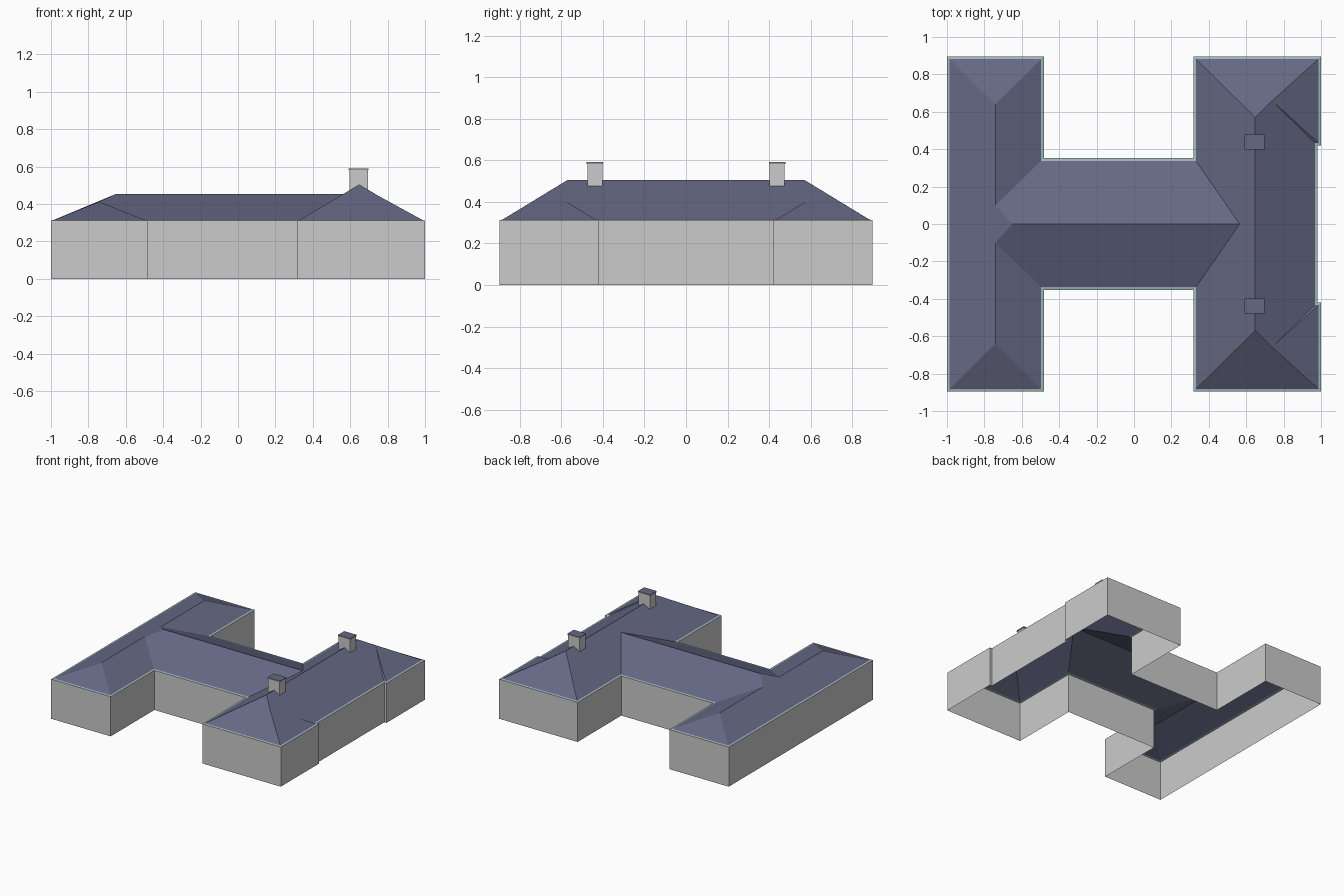
import bpy
from mathutils import Vector

if "Cube" in bpy.data.objects:
    bpy.data.objects.remove(bpy.data.objects["Cube"])

WALL_H, EAVE = 0.312, 0.315      # wall top, roof edge height
Z1, ZC, Z2 = 0.413, 0.455, 0.505  # left, centre and right ridge heights


def colour(name, rgb):
    m = bpy.data.materials.new(name)
    m.diffuse_color = (*rgb, 1)
    m.use_nodes = True
    m.node_tree.nodes["Principled BSDF"].inputs["Base Color"].default_value = m.diffuse_color
    return m


slate = colour("slate", (0.13, 0.14, 0.23))
gutter_mat = colour("gutter", (0.36, 0.50, 0.52))
cap_mat = colour("cap_stone", (0.32, 0.29, 0.28))


def half_sheet(name, polys, mat=None, upward=True):
    """Sheet object from polygons on the +y half, mirrored across y."""
    verts, faces = [], []
    for poly in polys:
        pts = [Vector(p) for p in poly]
        area = sum(((a - pts[0]).cross(b - pts[0]) for a, b in zip(pts[1:], pts[2:])), Vector())
        if upward and area.z < 0:
            pts.reverse()
        ids = []
        for p in pts:
            if p not in verts:
                verts.append(p)
            ids.append(verts.index(p))
        faces.append(ids)
    me = bpy.data.meshes.new(name)
    me.from_pydata(verts, [], faces)
    if mat:
        me.materials.append(mat)
    ob = bpy.data.objects.new(name, me)
    bpy.context.collection.objects.link(ob)
    mod = ob.modifiers.new("mirror_y", 'MIRROR')
    mod.use_axis = (False, True, False)
    return ob


def inset(path, d):
    """Offset an axis-aligned open path to its left, keeping the ends on y = 0."""
    out = []
    for i, p in enumerate(path):
        off = [0, 0]
        for a, b in zip(path[max(i - 1, 0):i + 1], path[max(i, 1):i + 2]):
            dx, dy = b[0] - a[0], b[1] - a[1]
            if abs(dx) > abs(dy):
                off[1] = d if dx > 0 else -d
            else:
                off[0] = -d if dy > 0 else d
        out.append((p[0] + off[0], p[1] + off[1] * (p[1] > 0)))
    return out


# Half of the H-shaped footprint, running from the right side to the left
outline = [(0.981, 0), (0.981, 0.42), (1, 0.42), (1, 0.896), (0.317, 0.896),
           (0.317, 0.352), (-0.482, 0.352), (-0.482, 0.896), (-1, 0.896), (-1, 0)]
inner = inset(outline, 0.014)
walls = list(zip(outline, outline[1:]))

half_sheet("outer_walls", [[(*a, 0), (*b, 0), (*b, WALL_H), (*a, WALL_H)]
                           for a, b in walls], upward=False)
half_sheet("gutter", [[(*a, WALL_H), (*b, WALL_H), (*d, EAVE), (*c, EAVE)]
                      for (a, b), (c, d) in zip(walls, zip(inner, inner[1:]))], gutter_mat)

# Roof edge corners and ridge points
r0, r1, r2, r3, r4, r5, l5, l4, l3, l0 = [(x, y, EAVE) for x, y in inner]
left_hip, left_valley = (-0.741, 0.64, Z1), (-0.741, 0.1, Z1)
centre_a, centre_b = (-0.65, 0, ZC), (0.565, 0, ZC)
right_hip, right_mid = (0.648, 0.57, Z2), (0.648, 0, Z2)
bay_top = (0.738, 0.658, 0.451)

half_sheet("left_wing_roof", [
    [l3, l0, centre_a, left_valley, left_hip],
    [l4, l3, left_hip],
    [l5, l4, left_hip, left_valley]], slate)
half_sheet("centre_roof", [[r5, l5, left_valley, centre_a, centre_b]], slate)
half_sheet("right_wing_roof", [
    [r4, right_hip, right_mid, centre_b, r5],
    [r3, r4, right_hip, bay_top],
    [r0, r1, bay_top, right_hip, right_mid],
    [r2, r3, bay_top],
    [r1, r2, bay_top]], slate)


def box(name, centre, size):
    bpy.ops.mesh.primitive_cube_add(size=1, location=centre)
    ob = bpy.context.object
    ob.name = name
    ob.scale = size
    return ob


# Chimneys astride the right ridge, with dark-topped caps
for side, label in ((1, "back"), (-1, "front")):
    y = side * 0.438
    box(label + "_chimney", (0.645, y, 0.529), (0.1, 0.072, 0.108))
    cap = box(label + "_chimney_cap", (0.645, y, 0.586), (0.108, 0.08, 0.01))
    cap.data.materials.append(cap_mat)
    cap.data.materials.append(slate)
    for f in cap.data.polygons:
        f.material_index = int(f.normal.z > 0.5)
